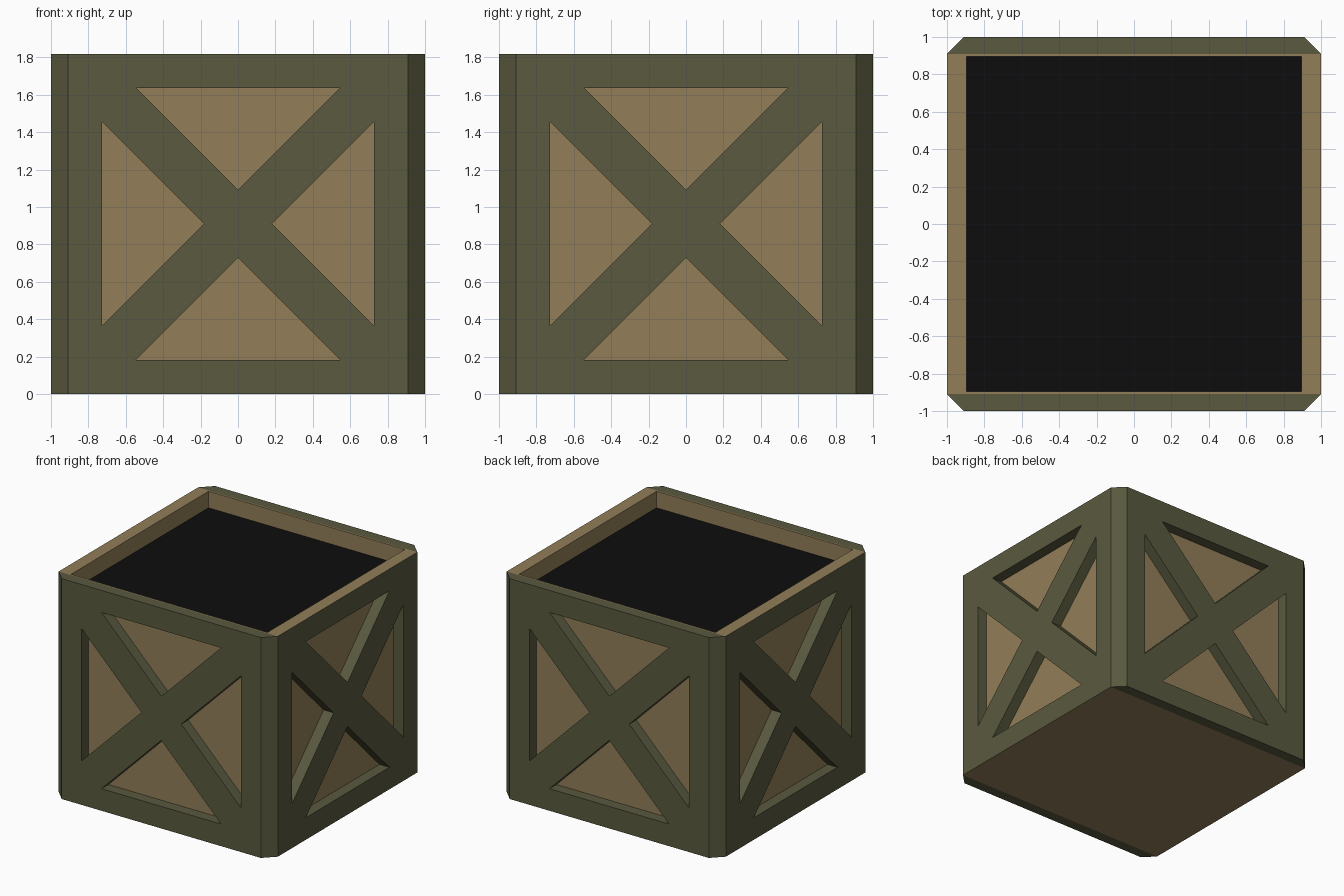
import bpy, bmesh
from math import pi
from mathutils import Matrix

if "Cube" in bpy.data.objects:
    bpy.data.objects.remove(bpy.data.objects["Cube"])

U = 1 / 11          # module: crate is 22 x 22 x 20 modules
H = 20 * U


def material(name, rgb):
    m = bpy.data.materials.new(name)
    m.diffuse_color = (*rgb, 1)
    m.use_nodes = True
    m.node_tree.nodes["Principled BSDF"].inputs["Base Color"].default_value = m.diffuse_color
    return m


TAN = material("tan_board", (0.29, 0.21, 0.098))
GREEN = material("olive_frame", (0.10, 0.10, 0.05))
BLACK = material("dark_contents", (0.004, 0.004, 0.004))


def finish(bm, name, mats):
    me = bpy.data.meshes.new(name)
    bm.to_mesh(me)
    bm.free()
    for m in mats:
        me.materials.append(m)
    ob = bpy.data.objects.new(name, me)
    bpy.context.collection.objects.link(ob)
    return ob


# Inner box with thin rim and sunken dark top
bm = bmesh.new()
bmesh.ops.create_cube(bm, size=H, matrix=Matrix.Translation((0, 0, H / 2)))
top = max(bm.faces, key=lambda f: f.calc_center_median().z)
bmesh.ops.inset_region(bm, faces=[top], thickness=0.2 * U)
ext = bmesh.ops.extrude_discrete_faces(bm, faces=[top])["faces"][0]
bmesh.ops.translate(bm, verts=ext.verts, vec=(0, 0, -1.5 * U))
ext.material_index = 1
finish(bm, "inner_box", [TAN, BLACK])


def cross_frame(name, angle, end_mat):
    """Square frame with diagonal cross; one quarter repeated four times."""
    bm = bmesh.new()
    quarter = [
        [(10, 10), (-10, 10), (-6, 8), (6, 8)],
        [(10, 10), (6, 8), (0, 2), (0, 0)],
        [(-10, 10), (0, 0), (0, 2), (-6, 8)],
    ]
    for k in range(4):
        rot = Matrix.Rotation(k * pi / 2, 4, 'Y')
        for poly in quarter:
            vs = [bm.verts.new((x * U, -10 * U, z * U)) for x, z in poly]
            bmesh.ops.transform(bm, matrix=rot, verts=vs)
            bm.faces.new(vs)
    bmesh.ops.remove_doubles(bm, verts=bm.verts[:], dist=1e-4)
    back = bm.faces[:]
    geom = bmesh.ops.extrude_face_region(bm, geom=back, use_keep_orig=True)["geom"]
    bmesh.ops.translate(bm, vec=(0, -U, 0),
                        verts=[g for g in geom if isinstance(g, bmesh.types.BMVert)])
    bmesh.ops.recalc_face_normals(bm, faces=bm.faces[:])
    # End grain on the top and bottom edges
    for f in bm.faces:
        if all(abs(abs(v.co.z) - 10 * U) < 1e-4 for v in f.verts) and abs(f.normal.z) > 0.9:
            f.material_index = 1
    bmesh.ops.transform(bm, verts=bm.verts[:],
                        matrix=Matrix.Translation((0, 0, H / 2)) @ Matrix.Rotation(angle, 4, 'Z'))
    finish(bm, name, [GREEN, end_mat])


# Braced frame on each side
cross_frame("front_frame", 0, GREEN)
cross_frame("right_frame", pi / 2, TAN)
cross_frame("back_frame", pi, GREEN)
cross_frame("left_frame", -pi / 2, TAN)

# Chamfered corner posts
for k, name in enumerate(["front_right", "back_right", "back_left", "front_left"]):
    bm = bmesh.new()
    base = bm.faces.new([bm.verts.new((x * U, y * U, 0))
                         for x, y in [(10, -10), (10, -11), (11, -10)]])
    geom = bmesh.ops.extrude_face_region(bm, geom=[base], use_keep_orig=True)["geom"]
    bmesh.ops.translate(bm, vec=(0, 0, H),
                        verts=[g for g in geom if isinstance(g, bmesh.types.BMVert)])
    bmesh.ops.recalc_face_normals(bm, faces=bm.faces[:])
    bmesh.ops.rotate(bm, verts=bm.verts[:], matrix=Matrix.Rotation(k * pi / 2, 3, 'Z'))
    finish(bm, name + "_corner_post", [GREEN])
